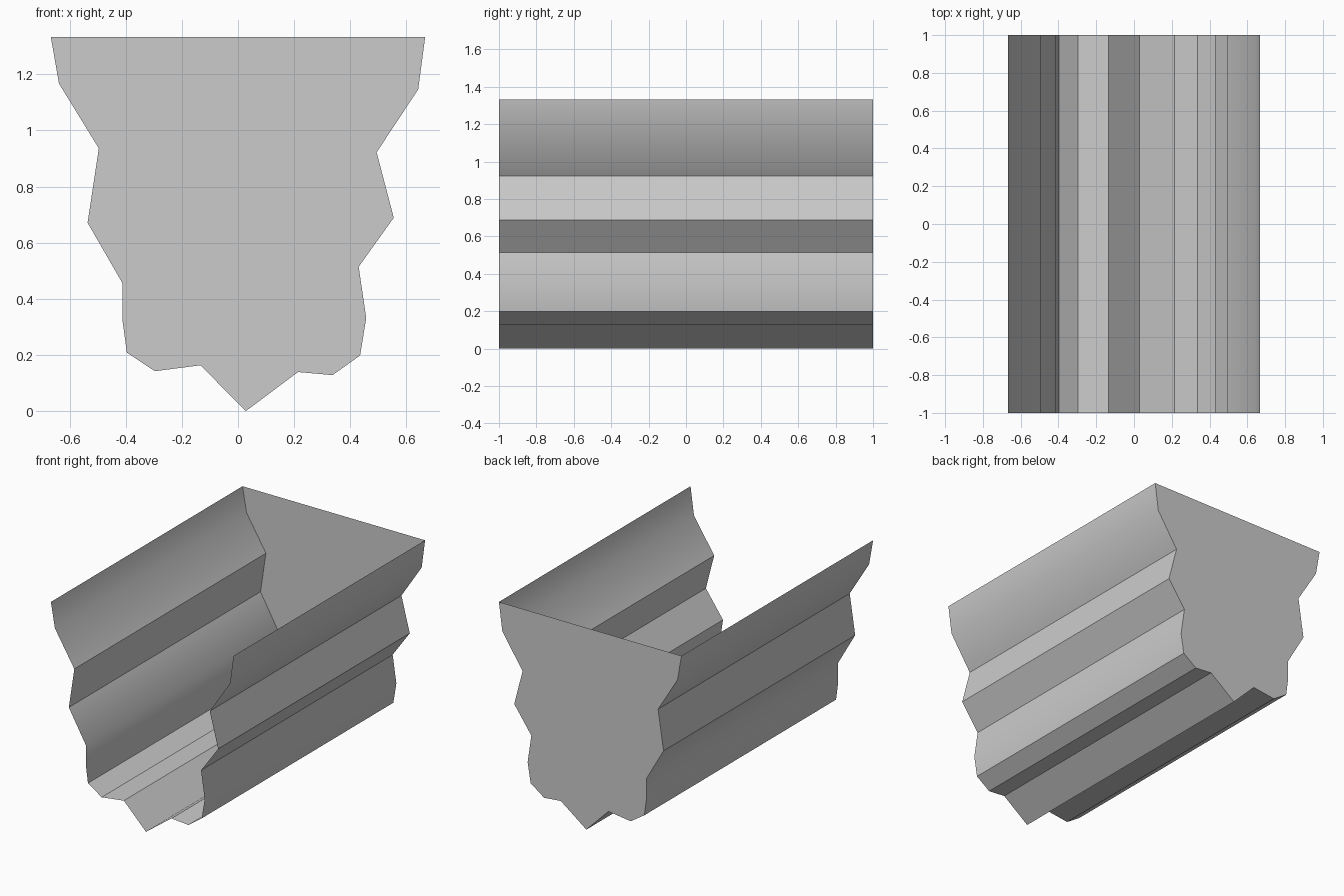
import bpy
import bmesh
import math

default = bpy.data.objects.get("Cube")
if default:
    bpy.data.objects.remove(default, do_unlink=True)

# Single flat grey
grey = bpy.data.materials.new("plain grey")
grey.use_nodes = True
colour = (0.6, 0.6, 0.6, 1)
grey.diffuse_color = colour
grey.node_tree.nodes["Principled BSDF"].inputs["Base Color"].default_value = colour

# Channel cross-section (x, z): down the right wall, across the floor, up the left wall
profile = [
    (-0.667, 1.333), (-0.638, 1.167), (-0.496, 0.936), (-0.536, 0.671),
    (-0.412, 0.456), (-0.412, 0.326), (-0.396, 0.208), (-0.296, 0.142),
    (-0.134, 0.163), (0.028, 0), (0.214, 0.139), (0.337, 0.128),
    (0.435, 0.198), (0.457, 0.331), (0.43, 0.514), (0.555, 0.689),
    (0.494, 0.922), (0.642, 1.146), (0.667, 1.333),
]

# Thin-walled channel: open at the top and the front, closed at the back
bm = bmesh.new()
front = [bm.verts.new((x, -1, z)) for x, z in profile]
back = [bm.verts.new((x, 1, z)) for x, z in profile]
for i in range(len(profile) - 1):
    bm.faces.new((front[i], back[i], back[i + 1], front[i + 1]))
bm.faces.new(back[::-1])

# Turn all the faces outward
bm.normal_update()
for face in bm.faces:
    centre = face.calc_center_median()
    centre.z -= 0.7
    if face.normal.dot(centre) < 0:
        face.normal_flip()

mesh = bpy.data.meshes.new("ridged_channel")
bm.to_mesh(mesh)
bm.free()
mesh.materials.append(grey)
channel = bpy.data.objects.new("ridged_channel", mesh)
bpy.context.collection.objects.link(channel)

# Smooth the gentle bends and keep the ridges sharp
bpy.ops.object.select_all(action="DESELECT")
channel.select_set(True)
bpy.context.view_layer.objects.active = channel
bpy.ops.object.shade_smooth_by_angle(angle=math.radians(32))
